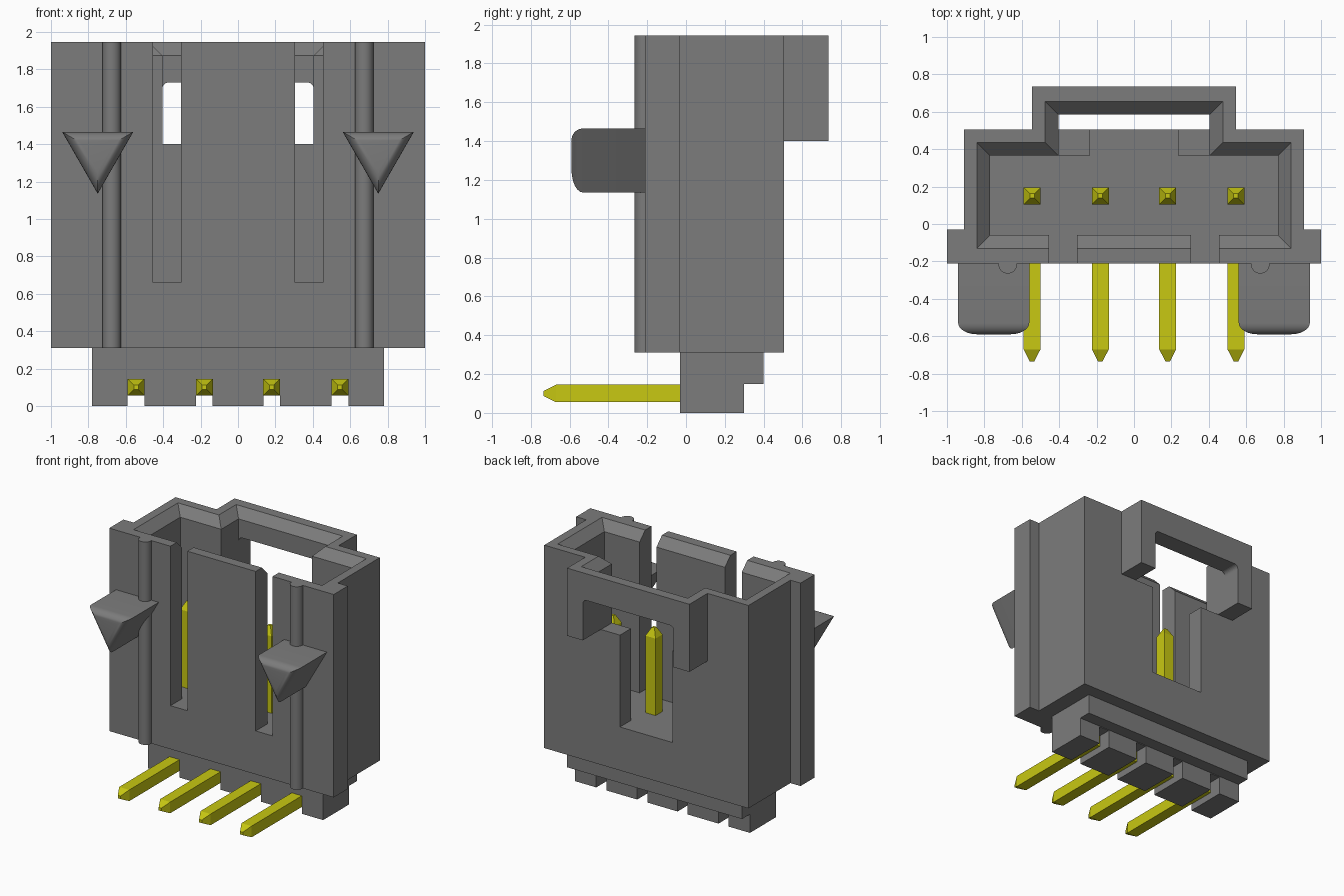
import bpy, bmesh, math

cube = bpy.data.objects.get("Cube")
if cube:
    bpy.data.objects.remove(cube, do_unlink=True)


def material(name, rgb):
    m = bpy.data.materials.new(name)
    m.use_nodes = True
    m.diffuse_color = (*rgb, 1)
    bsdf = next(n for n in m.node_tree.nodes if n.type == 'BSDF_PRINCIPLED')
    bsdf.inputs["Base Color"].default_value = (*rgb, 1)
    return m


GREY = material("dark grey plastic", (0.2, 0.2, 0.2))
YELLOW = material("yellow metal", (0.58, 0.58, 0.006))


def loft(name, rings, mat=GREY):
    """Closed solid through a list of rings with equal point counts."""
    bm = bmesh.new()
    vs = [[bm.verts.new(p) for p in ring] for ring in rings]
    n = len(vs[0])
    for a, b in zip(vs, vs[1:]):
        for i in range(n):
            j = (i + 1) % n
            bm.faces.new((a[i], a[j], b[j], b[i]))
    bm.faces.new(vs[0][::-1])
    bm.faces.new(vs[-1])
    bmesh.ops.recalc_face_normals(bm, faces=bm.faces[:])
    me = bpy.data.meshes.new(name)
    bm.to_mesh(me)
    bm.free()
    me.materials.append(mat)
    ob = bpy.data.objects.new(name, me)
    bpy.context.collection.objects.link(ob)
    return ob


def prism(name, pts, lo, hi, axis='z'):
    """Extrude a 2D outline along an axis."""
    place = {'x': lambda u, v, d: (d, u, v),
             'y': lambda u, v, d: (u, d, v),
             'z': lambda u, v, d: (u, v, d)}[axis]
    return loft(name, [[place(u, v, d) for u, v in pts] for d in (lo, hi)])


def box(name, x0, x1, y0, y1, z0, z1):
    return prism(name, [(x0, y0), (x1, y0), (x1, y1), (x0, y1)], z0, z1)


def activate(ob):
    bpy.ops.object.select_all(action='DESELECT')
    ob.select_set(True)
    bpy.context.view_layer.objects.active = ob


def boolean(ob, tool, operation='DIFFERENCE'):
    tool.hide_render = True
    m = ob.modifiers.new("cut", 'BOOLEAN')
    m.operation, m.solver, m.object = operation, 'EXACT', tool
    activate(ob)
    bpy.ops.object.modifier_apply(modifier=m.name)
    bpy.data.objects.remove(tool, do_unlink=True)


def mirrored(half):
    """Complete a right-half outline with its reflection in x."""
    return half + [(-x, y) for x, y in reversed(half)]


BOTTOM, TOP, FLOOR, SHELF = 0.31, 1.945, 0.66, 1.40
PINS = (-0.545, -0.18, 0.18, 0.545)

# Shell with side flanges and raised rear bridge
shell = prism("housing_shell", mirrored([(1, -0.21), (1, -0.03), (0.91, -0.03), (0.91, 0.505)]),
              BOTTOM, TOP)
boolean(shell, box("bridge_block", -0.545, 0.545, 0.4, 0.735, SHELF, TOP), 'UNION')

# Cavity with a chamfered mouth that reaches into the bridge
def mouth(g, z):
    half = [(0.77 + g, -0.06 - g), (0.77 + g, 0.365 + g),
            (0.405 + g, 0.365 + g), (0.405 + g, 0.585 + g)]
    return [(x, y, z) for x, y in mirrored(half)]

boolean(shell, loft("mouth_cutter", [mouth(0, SHELF), mouth(0, 1.875),
                                     mouth(0.07, TOP), mouth(0.09, TOP + 0.02)]))
boolean(shell, box("cavity_cutter", -0.77, 0.77, -0.06, 0.365, FLOOR, 1.5))

# Rear window and rounded opening under the bridge
boolean(shell, box("window_cutter", -0.235, 0.235, 0.3, 0.55, FLOOR, 1.5))
r = 0.035
arch = [(0.405, 1.3)] + [(0.405 - r + r * math.cos(a), 1.73 - r + r * math.sin(a))
                         for a in (math.pi / 2 * i / 6 for i in range(7))]
boolean(shell, prism("opening_cutter", mirrored(arch), 0.55, 0.9, 'y'))

# Two slots in the front wall
for s in (-1, 1):
    x0, x1 = sorted((s * 0.305, s * 0.455))
    boolean(shell, box("slot_cutter", x0, x1, -0.4, 0.05, FLOOR, 2.1))

# Stepped base with a groove for each pin
base = prism("stepped_base", [(-0.03, 0), (0.30, 0), (0.30, 0.15), (0.40, 0.15),
                              (0.40, BOTTOM), (-0.03, BOTTOM)], -0.78, 0.78, 'x')
for x in PINS:
    boolean(base, box("groove_cutter", x - 0.045, x + 0.045, -0.1, 0.35, -0.1, 0.145))

# Half-round ribs and wedge-shaped front pegs
for s, side in ((1, "left"), (-1, "right")):
    arc = [(s * 0.675 + 0.05 * math.cos(a), -0.215 - 0.05 * math.sin(a))
           for a in (math.pi * i / 16 for i in range(17))]
    arc = [(s * 0.675 + 0.05, -0.2)] + arc + [(s * 0.675 - 0.05, -0.2)]
    rib = prism(side + "_rib", arc, BOTTOM, TOP)

    peg = prism(side + "_peg", [(s * 0.75 - 0.19, 1.465), (s * 0.75 + 0.19, 1.465),
                                (s * 0.75, 1.135)], -0.59, -0.2, 'y')
    bm = bmesh.new()
    bm.from_mesh(peg.data)
    rim = [e for e in bm.edges if all(v.co.y < -0.5 for v in e.verts)]
    bmesh.ops.bevel(bm, geom=rim, offset=0.06, segments=6, profile=0.5, affect='EDGES')
    bm.to_mesh(peg.data)
    bm.free()
    for ob in (rib, peg):
        activate(ob)
        bpy.ops.object.shade_smooth_by_angle(angle=math.radians(30))

# Right-angled square pins with tapered tips
def section(h):
    return [(-h, -h), (h, -h), (h, h), (-h, h)]

for i, x in enumerate(PINS):
    h, t = 0.045, 0.012
    rings = [[(x + a, y, 0.1 + b) for a, b in section(w)] for y, w in ((-0.735, t), (-0.67, h))]
    rings.append([(x + a, 0.15 - b, 0.1 + b) for a, b in section(h)])
    rings += [[(x + a, 0.15 - b, z) for a, b in section(w)] for z, w in ((1.28, h), (1.345, t))]
    loft("pin_%d" % (i + 1), rings, YELLOW)
